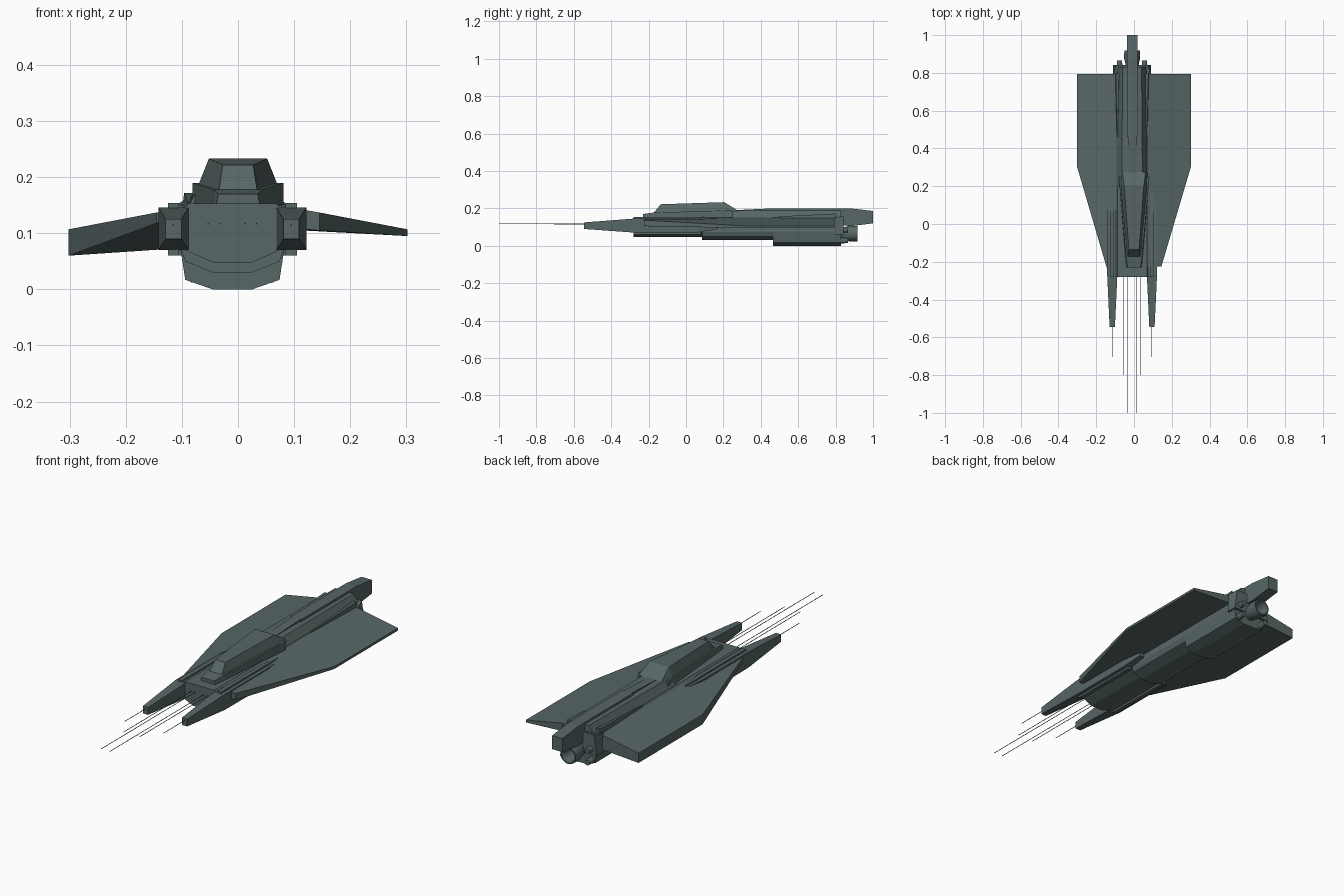
import bpy, bmesh, math
from mathutils import Matrix

if "Cube" in bpy.data.objects:
    bpy.data.objects.remove(bpy.data.objects["Cube"])

paint = bpy.data.materials.new("slate_green")
paint.use_nodes = True
SLATE = (0.095, 0.135, 0.133, 1)
paint.diffuse_color = SLATE
paint.node_tree.nodes["Principled BSDF"].inputs["Base Color"].default_value = SLATE

MID = -0.01    # centre line of the hull
BOOM = 0.105   # boom offset from the centre line


def finish(name, bm):
    bmesh.ops.recalc_face_normals(bm, faces=bm.faces)
    mesh = bpy.data.meshes.new(name)
    bm.to_mesh(mesh)
    bm.free()
    mesh.materials.append(paint)
    ob = bpy.data.objects.new(name, mesh)
    bpy.context.collection.objects.link(ob)
    return ob


def loft(name, rings):
    """Skin matching rings of 3D points and cap both ends."""
    bm = bmesh.new()
    vs = [[bm.verts.new(p) for p in ring] for ring in rings]
    n = len(vs[0])
    for a, b in zip(vs, vs[1:]):
        for i in range(n):
            j = (i + 1) % n
            bm.faces.new((a[i], a[j], b[j], b[i]))
    bm.faces.new(vs[0])
    bm.faces.new(vs[-1])
    return finish(name, bm)


def slab(name, cx, sections):
    """Box-like body; each section is y, half width bottom, half width top, z0, z1."""
    return loft(name, [[(cx - b, y, z0), (cx + b, y, z0), (cx + t, y, z1), (cx - t, y, z1)]
                       for y, b, t, z0, z1 in sections])


def tube(name, x, z, y0, y1, r0, r1, sides):
    """Cone or cylinder running along y."""
    bm = bmesh.new()
    bmesh.ops.create_cone(bm, cap_ends=True, segments=sides, radius1=r0, radius2=r1, depth=y1 - y0,
                          matrix=Matrix.Translation((x, (y0 + y1) / 2, z))
                          @ Matrix.Rotation(-math.pi / 2, 4, 'X'))
    return finish(name, bm)


def mirrored(half):
    """Close a half outline around the hull centre line."""
    return [(MID + x, z) for x, z in half] + [(MID - x, z) for x, z in reversed(half)]


# Hull in three stages, each with a deeper belly
for name, y0, y1, keel, chine in (("front_hull", -0.28, 0.085, 0.048, 0.07),
                                  ("middle_hull", 0.085, 0.465, 0.03, 0.05),
                                  ("rear_hull", 0.465, 0.83, 0.0, 0.017)):
    outline = mirrored([(0.035, keel), (0.084, chine), (0.093, 0.075), (0.086, 0.145), (0.078, 0.153)])
    loft(name, [[(x, y, z) for x, z in outline] for y in (y0, y1)])

# Collar around the stern
slab("stern_collar", MID, [(0.79, 0.1, 0.1, 0.06, 0.15), (0.842, 0.1, 0.085, 0.06, 0.16)])

# Raised back and dorsal spine
slab("back_ridge", MID, [(0.2, 0.078, 0.055, 0.15, 0.19), (0.83, 0.078, 0.05, 0.15, 0.19)])
slab("dorsal_spine", MID, [(0.46, 0.028, 0.028, 0.15, 0.2), (0.88, 0.028, 0.028, 0.105, 0.2),
                           (1.0, 0.028, 0.028, 0.12, 0.186)])
slab("spine_ramp", MID, [(0.25, 0.022, 0.022, 0.17, 0.19), (0.46, 0.022, 0.022, 0.17, 0.2)])

# Canopy and its base
slab("canopy_base", 0, [(-0.23, 0.039, 0.035, 0.15, 0.17), (-0.17, 0.046, 0.043, 0.15, 0.178),
                        (0.25, 0.081, 0.081, 0.15, 0.19)])
slab("canopy", 0, [(-0.172, 0.036, 0.034, 0.165, 0.177), (-0.135, 0.042, 0.027, 0.165, 0.222),
                   (0.205, 0.073, 0.052, 0.18, 0.233), (0.275, 0.07, 0.062, 0.18, 0.19)])

# Booms, rails and boom guns
for side, label in ((-1, "right"), (1, "left")):
    cx = MID + side * BOOM
    slab(label + "_boom", cx, [(-0.545, 0.014, 0.014, 0.09, 0.125), (-0.27, 0.027, 0.027, 0.07, 0.146),
                               (0.06, 0.027, 0.027, 0.07, 0.146), (0.17, 0.012, 0.012, 0.09, 0.14)])
    slab(label + "_top_rail", cx, [(-0.28, 0.01, 0.01, 0.14, 0.154), (0.06, 0.01, 0.01, 0.14, 0.154),
                                   (0.17, 0.003, 0.003, 0.138, 0.147)])
    slab(label + "_lower_rail", cx, [(-0.28, 0.01, 0.01, 0.06, 0.08), (0.08, 0.01, 0.01, 0.06, 0.08)])
    tube(label + "_boom_gun", cx, 0.115, -0.705, -0.5, 0.0015, 0.0015, 6)
    # Tapered fairing beside the spine
    slab(label + "_fairing", MID + side * 0.078, [(0.46, 0.004, 0.002, 0.14, 0.155),
                                                  (0.8, 0.012, 0.008, 0.14, 0.172)])

# Nose guns, inner pair longer
for offset, tip in ((0.023, -1.0), (0.043, -0.8)):
    for side in (-1, 1):
        tube("nose_gun", MID + side * offset, 0.117, tip, -0.25, 0.0015, 0.0015, 6)


# Wings: outline corners each with top and bottom heights
def wing(name, corners):
    loft(name, [[(x, y, top) for x, y, top, low in corners],
                [(x, y, low) for x, y, top, low in corners]])


wing("right_wing", [(-0.08, -0.23, 0.148, 0.12), (-0.145, -0.23, 0.137, 0.118), (-0.302, 0.305, 0.107, 0.06),
                    (-0.302, 0.795, 0.107, 0.06), (-0.08, 0.795, 0.148, 0.075)])
wing("left_wing", [(0.06, -0.225, 0.152, 0.112), (0.145, -0.225, 0.137, 0.105), (0.302, 0.305, 0.107, 0.095),
                   (0.302, 0.795, 0.107, 0.095), (0.06, 0.795, 0.152, 0.108)])

# Main engine nozzle with a hollow bell
bm = bmesh.new()
profile = [(0.82, 0.03), (0.85, 0.036), (0.88, 0.043), (0.918, 0.041), (0.918, 0.035), (0.85, 0.022)]
verts = [bm.verts.new((MID + r, y, 0.065)) for y, r in profile]
edges = [bm.edges.new(pair) for pair in zip(verts, verts[1:])]
bmesh.ops.spin(bm, geom=verts + edges, cent=(MID, 0, 0.065), axis=(0, 1, 0),
               angle=math.tau, steps=24, use_merge=True)
bmesh.ops.remove_doubles(bm, verts=bm.verts, dist=0.0001)
nozzle = finish("main_nozzle", bm)
smooth = [nozzle]

# Four small thrusters
for side in (-1, 1):
    for z in (0.028, 0.085):
        smooth.append(tube("small_thruster", MID + side * 0.066, z, 0.81, 0.866, 0.017, 0.013, 14))

bpy.ops.object.select_all(action='DESELECT')
for ob in smooth:
    ob.select_set(True)
bpy.context.view_layer.objects.active = nozzle
bpy.ops.object.shade_smooth_by_angle(angle=math.radians(35))
